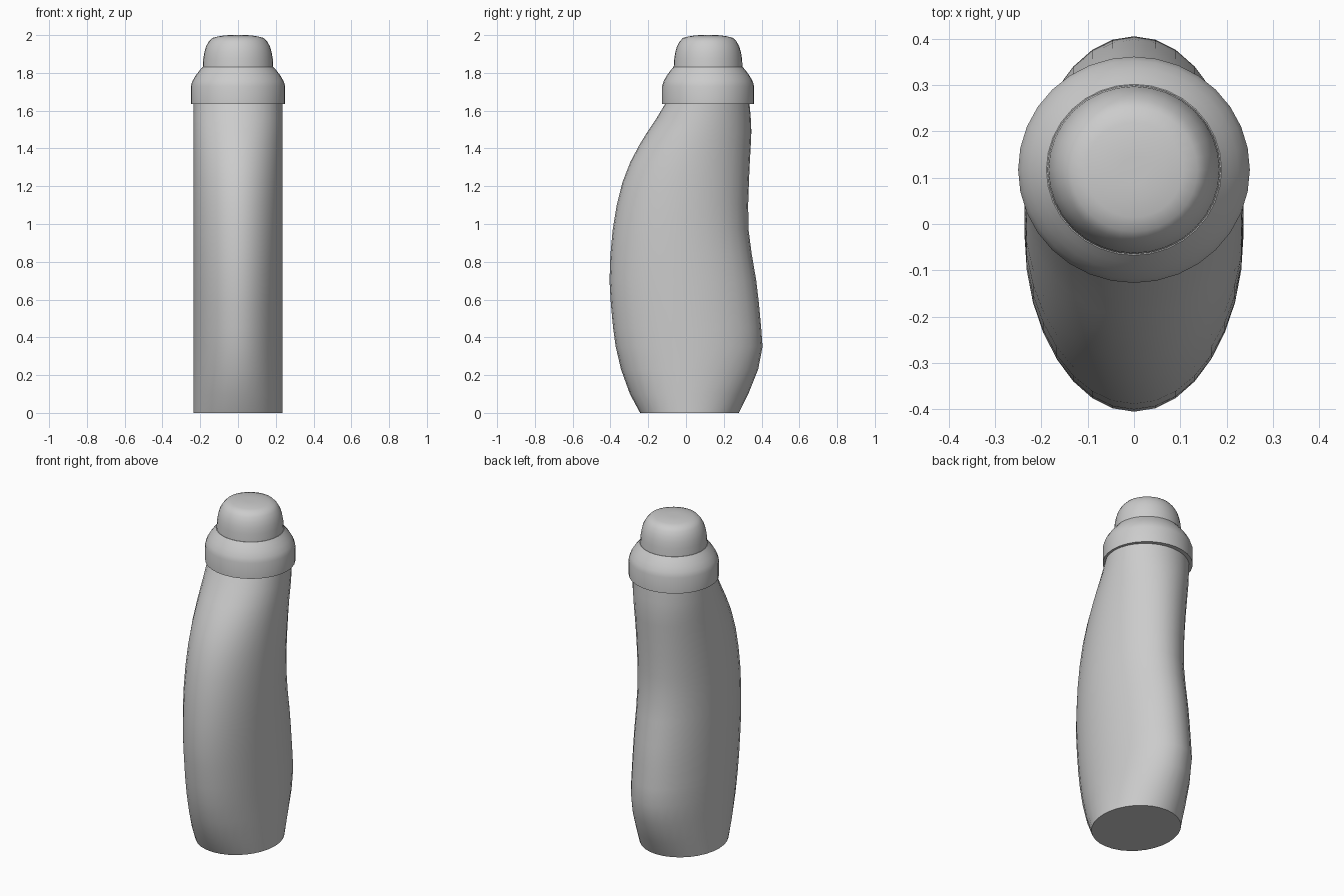
import bpy, bmesh, math

if "Cube" in bpy.data.objects:
    bpy.data.objects.remove(bpy.data.objects["Cube"])

SEGMENTS = 32


def loft(name, rings, angle=40):
    """Closed skin through elliptical rings (z, y centre, x radius, y radius)."""
    bm = bmesh.new()
    loops = []
    for z, cy, rx, ry in rings:
        loops.append([bm.verts.new((rx * math.sin(math.tau * i / SEGMENTS),
                                    cy - ry * math.cos(math.tau * i / SEGMENTS), z))
                      for i in range(SEGMENTS)])
    for low, high in zip(loops, loops[1:]):
        for i in range(SEGMENTS):
            j = (i + 1) % SEGMENTS
            bm.faces.new((low[i], low[j], high[j], high[i]))
    bm.faces.new(loops[0][::-1])
    bm.faces.new(loops[-1])
    bmesh.ops.recalc_face_normals(bm, faces=bm.faces)
    mesh = bpy.data.meshes.new(name)
    bm.to_mesh(mesh)
    bm.free()
    obj = bpy.data.objects.new(name, mesh)
    bpy.context.collection.objects.link(obj)
    bpy.ops.object.select_all(action='DESELECT')
    obj.select_set(True)
    bpy.context.view_layer.objects.active = obj
    bpy.ops.object.shade_smooth_by_angle(angle=math.radians(angle))
    return obj


# Curved bottle body: height, front edge y, back edge y
outline = [(0.0, -0.243, 0.28), (0.1, -0.297, 0.33), (0.23, -0.344, 0.382),
           (0.35, -0.372, 0.405), (0.45, -0.386, 0.398), (0.58, -0.398, 0.386),
           (0.7, -0.405, 0.372), (0.84, -0.400, 0.348), (0.97, -0.388, 0.331),
           (1.1, -0.367, 0.329), (1.22, -0.337, 0.333), (1.33, -0.294, 0.338),
           (1.42, -0.246, 0.343), (1.49, -0.203, 0.346), (1.56, -0.156, 0.343),
           (1.64, -0.108, 0.336)]
loft("bottle_body", [(z, (f + b) / 2, 0.236, (b - f) / 2) for z, f, b in outline])

# Cap collar and knob share one slightly flattened profile: height, radius
CAP_Y = 0.117


def cap(name, profile):
    return loft(name, [(z, CAP_Y, r, r * 0.976) for z, r in profile], 35)


cap("cap_collar", [(1.635, 0.25), (1.73, 0.25), (1.757, 0.241), (1.785, 0.225),
                   (1.81, 0.206), (1.83, 0.189)])
cap("cap_knob", [(1.825, 0.187), (1.875, 0.184), (1.91, 0.178), (1.94, 0.169),
                 (1.965, 0.155), (1.985, 0.137), (1.993, 0.105), (1.999, 0.065),
                 (2.0, 0.03)])
